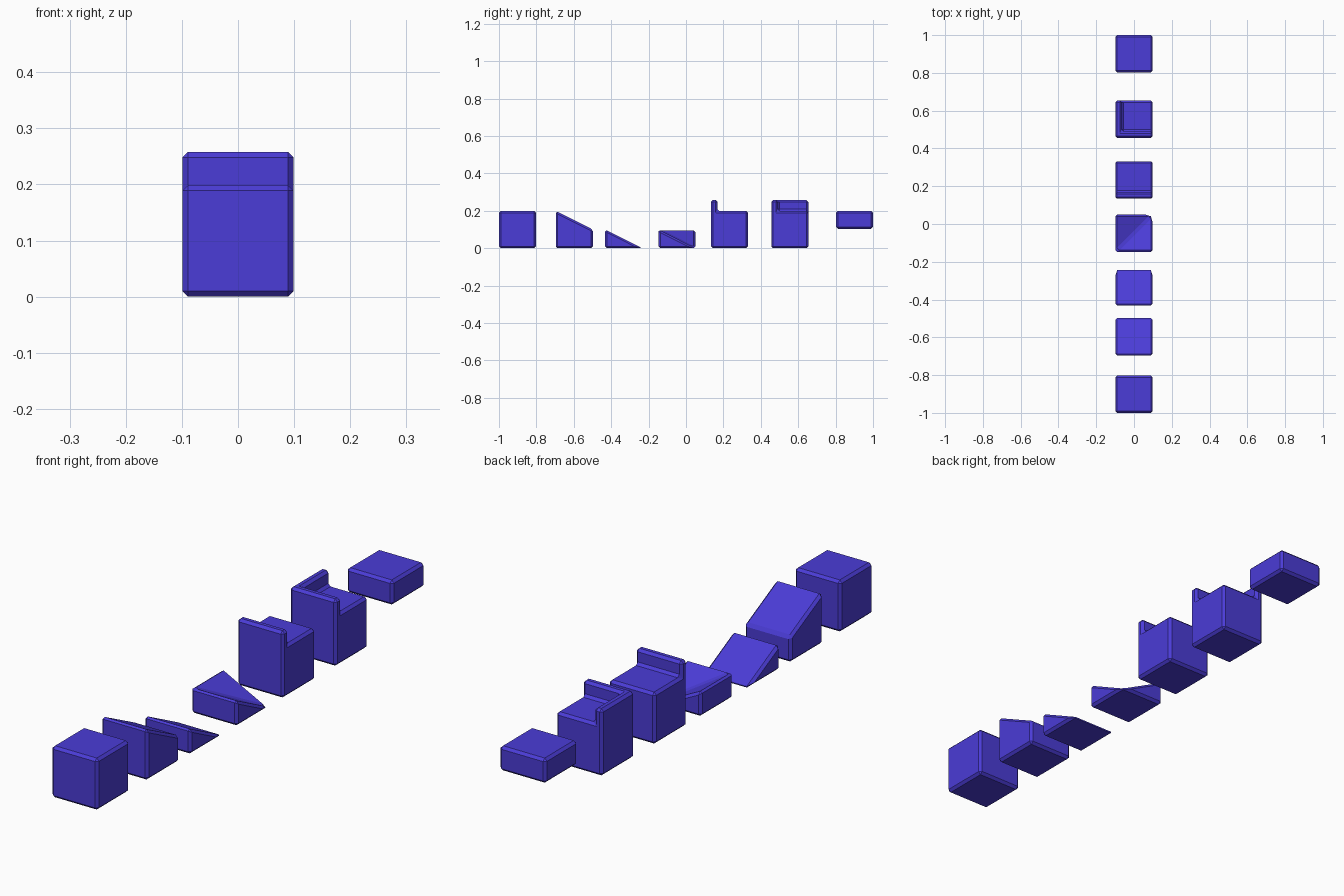
import bpy, bmesh

if "Cube" in bpy.data.objects:
    bpy.data.objects.remove(bpy.data.objects["Cube"])

H = 0.099      # half width of a block
FULL = 0.199   # full block height
HALF = 0.1     # half block height
RIM = 0.258    # top of the raised walls
T = -H + 0.034 # inner side of the raised walls

blue = bpy.data.materials.new("blue")
blue.diffuse_color = (0.07, 0.045, 0.68, 1)
blue.use_nodes = True
blue.node_tree.nodes["Principled BSDF"].inputs["Base Color"].default_value = blue.diffuse_color


def solid(name, y, verts, faces):
    """Flat-faced solid at position y with a one-step chamfer on its edges."""
    mesh = bpy.data.meshes.new(name)
    bm = bmesh.new()
    vs = [bm.verts.new(v) for v in verts]
    for f in faces:
        bm.faces.new([vs[i] for i in f])
    bmesh.ops.recalc_face_normals(bm, faces=bm.faces)
    bm.to_mesh(mesh)
    bm.free()
    mesh.materials.append(blue)
    ob = bpy.data.objects.new(name, mesh)
    ob.location.y = y
    bpy.context.collection.objects.link(ob)
    bev = ob.modifiers.new("chamfer", 'BEVEL')
    bev.width = 0.01
    bev.segments = 1
    bev.limit_method = 'ANGLE'
    return ob


def prism(name, y, profile):
    """Side profile of (y, z) points, stretched across x."""
    n = len(profile)
    verts = [(x, p, z) for x in (-H, H) for p, z in profile]
    faces = [tuple(range(n)), tuple(range(n, 2 * n))]
    faces += [(i, (i + 1) % n, (i + 1) % n + n, i + n) for i in range(n)]
    return solid(name, y, verts, faces)


# Cube, slopes, walled block and raised slab
prism("cube_block", -0.901, [(-H, 0), (H, 0), (H, FULL), (-H, FULL)])
prism("upper_slope_block", -0.597, [(-H, 0), (H, 0), (H, HALF), (-H, FULL)])
prism("lower_slope_block", -0.333, [(-H, 0), (H, 0), (-H, HALF)])
prism("walled_block", 0.233,
      [(-H, 0), (H, 0), (H, FULL), (T, FULL), (T, RIM), (-H, RIM)])
prism("raised_slab", 0.901, [(-H, HALF + 0.004), (H, HALF + 0.004), (H, FULL), (-H, FULL)])

# Inner corner slope: three high corners and a valley down to the back right
solid("inner_corner_slope", -0.048,
      [(-H, -H, 0), (H, -H, 0), (H, H, 0), (-H, H, 0),
       (-H, -H, HALF), (H, -H, HALF), (-H, H, HALF)],
      [(0, 3, 2, 1), (0, 1, 5, 4), (0, 4, 6, 3), (1, 2, 5), (2, 3, 6),
       (4, 5, 2), (4, 2, 6)])

# Corner block: L-shaped wall along the front and left
outer = [(-H, -H), (H, -H), (H, H), (-H, H)]
ell = [(-H, -H), (H, -H), (H, T), (T, T), (T, H), (-H, H)]
floor = [(H, T), (T, T), (T, H), (H, H)]
solid("corner_wall_block", 0.555,
      [(*p, 0) for p in outer] + [(*p, RIM) for p in ell] + [(*p, FULL) for p in floor],
      [(0, 3, 2, 1), (4, 5, 6, 7, 8, 9), (0, 1, 5, 4), (0, 4, 9, 3),
       (1, 2, 13, 10, 6, 5), (2, 3, 9, 8, 12, 13),
       (6, 10, 11, 7), (7, 11, 12, 8), (10, 13, 12, 11)])
